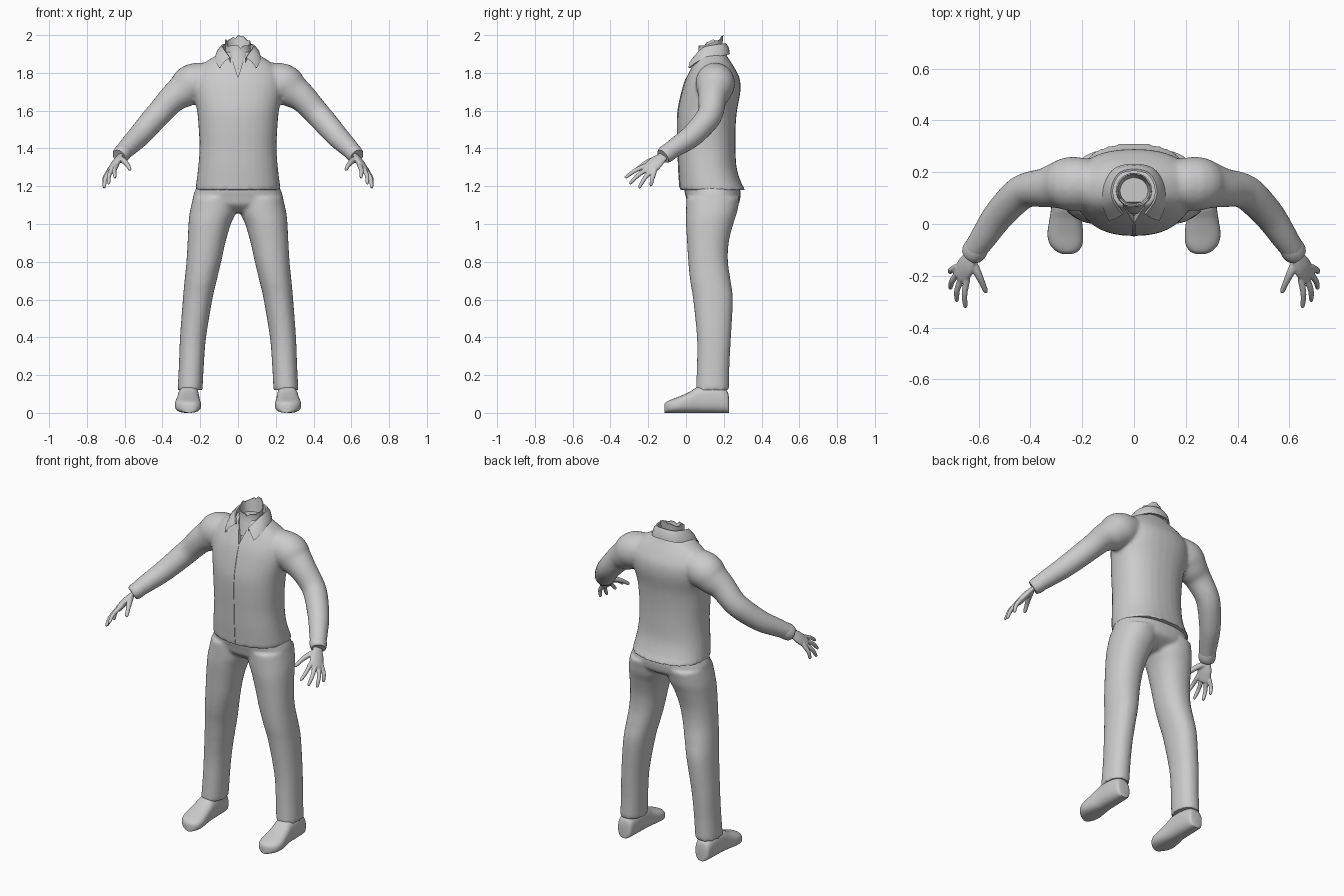
import bpy, bmesh, math, random
from mathutils import Vector

if "Cube" in bpy.data.objects:
    bpy.data.objects.remove(bpy.data.objects["Cube"])

random.seed(4)
grey = bpy.data.materials.new("plain grey")
grey.diffuse_color = (0.6, 0.6, 0.6, 1)
grey.use_nodes = True
grey.node_tree.nodes["Principled BSDF"].inputs["Base Color"].default_value = grey.diffuse_color


def smooth_rows(rows, n=4):
    """Catmull-Rom resampling of a list of number rows."""
    out = []
    for i in range(len(rows) - 1):
        a, b = rows[max(i - 1, 0)], rows[i]
        c, d = rows[i + 1], rows[min(i + 2, len(rows) - 1)]
        for k in range(n):
            t = k / n
            out.append([0.5 * (2 * q + (r - p) * t + (2 * p - 5 * q + 4 * r - s) * t * t
                               + (3 * q - p - 3 * r + s) * t ** 3)
                        for p, q, r, s in zip(a, b, c, d)])
    return out + [list(rows[-1])]


def loft(bm, rings, power=2.0, seg=32, cap=True):
    """Skin rings given as (centre, u, v); power squares the outline."""
    loops = []
    for c, u, v in rings:
        loop = []
        for k in range(seg):
            a = 2 * math.pi * k / seg
            ca, sa = math.cos(a), math.sin(a)
            e = 2 / power
            loop.append(bm.verts.new(Vector(c) + Vector(u) * math.copysign(abs(ca) ** e, ca)
                                     + Vector(v) * math.copysign(abs(sa) ** e, sa)))
        loops.append(loop)
    for a, b in zip(loops, loops[1:]):
        for k in range(seg):
            j = (k + 1) % seg
            bm.faces.new((a[k], a[j], b[j], b[k]))
    if cap:
        bm.faces.new(loops[0][::-1])
        bm.faces.new(loops[-1])
    return loops


def column(bm, rows, s=1, power=2.0):
    """Upright loft from rows of z, centre x, half width, front y, back y."""
    loft(bm, [((s * x, (f + b) / 2, z), (w, 0, 0), (0, (b - f) / 2, 0))
              for z, x, w, f, b in smooth_rows(rows)], power)


def limb(bm, rows, s=1, flat=1.0, side=(0, 1, 0), seg=24, n=4):
    """Loft along a path of x, y, z, radius rows."""
    pts = [(Vector((s * x, y, z)), r) for x, y, z, r in smooth_rows(rows, n)]
    rings = []
    for i, (p, r) in enumerate(pts):
        d = (pts[min(i + 1, len(pts) - 1)][0] - pts[max(i - 1, 0)][0]).normalized()
        u = Vector((s * side[0], side[1], side[2]))
        u = (u - d * u.dot(d)).normalized()
        rings.append((p, u * r, d.cross(u) * r * flat))
    loft(bm, rings, 2.0, seg)


def finish(name, bm, voxel=0, relax=4, cutter=None, angle=40):
    bmesh.ops.recalc_face_normals(bm, faces=bm.faces[:])
    me = bpy.data.meshes.new(name)
    bm.to_mesh(me)
    bm.free()
    ob = bpy.data.objects.new(name, me)
    bpy.context.collection.objects.link(ob)
    bpy.ops.object.select_all(action='DESELECT')
    bpy.context.view_layer.objects.active = ob
    ob.select_set(True)
    if voxel:
        m = ob.modifiers.new("merge", 'REMESH')
        m.mode, m.voxel_size = 'VOXEL', voxel
        m = ob.modifiers.new("relax", 'SMOOTH')
        m.factor, m.iterations = 0.5, relax
    if cutter:
        m = ob.modifiers.new("cut", 'BOOLEAN')
        m.operation, m.object = 'DIFFERENCE', cutter
    for m in list(ob.modifiers):
        bpy.ops.object.modifier_apply(modifier=m.name)
    ob.data.materials.clear()
    ob.data.materials.append(grey)
    bpy.ops.object.shade_smooth_by_angle(angle=math.radians(angle))
    return ob


# wedge that opens the neckline
bm = bmesh.new()
tri = [(-.055, 1.95), (.055, 1.95), (0, 1.775)]
near = [bm.verts.new((x, -.1, z)) for x, z in tri]
far = [bm.verts.new((x, .03 + (z - 1.775) * .4, z)) for x, z in tri]
bm.faces.new(near)
bm.faces.new(far[::-1])
for i in range(3):
    bm.faces.new((near[i], near[(i + 1) % 3], far[(i + 1) % 3], far[i]))
wedge = finish("neckline_cutter", bm)
wedge.hide_render = True

# jacket: body and both sleeves merged
bm = bmesh.new()
column(bm, [(1.18, 0, .226, -.033, .315), (1.22, 0, .221, -.035, .292), (1.3, 0, .211, -.04, .268),
            (1.4, 0, .204, -.043, .262), (1.5, 0, .208, -.046, .262), (1.6, 0, .217, -.043, .27),
            (1.7, 0, .237, -.022, .288), (1.77, 0, .235, .0, .284), (1.83, 0, .205, .03, .255),
            (1.872, 0, .15, .05, .228), (1.91, 0, .085, .06, .205)], power=2.3)
for s in (1, -1):
    limb(bm, [(.13, .15, 1.765, .09), (.235, .155, 1.745, .105), (.29, .15, 1.705, .092),
              (.345, .14, 1.665, .076), (.41, .132, 1.595, .068), (.455, .105, 1.545, .066),
              (.525, .03, 1.465, .06), (.58, -.05, 1.41, .052), (.617, -.105, 1.373, .045)], s)
jacket = finish("jacket", bm, .01, 5, wedge)
bpy.data.objects.remove(wedge)

# front closing seam, a thin strip laid on the jacket
bm = bmesh.new()
prev = None
for k in range(30):
    z = 1.19 + k * .02
    hit, loc, *_ = jacket.ray_cast(Vector((0.001, -1, z)), Vector((0, 1, 0)))
    if hit:
        row = [bm.verts.new((x, loc.y - dy, z)) for x, dy in ((-.006, -.001), (-.004, .003), (.004, .002), (.006, -.001))]
        if prev:
            for i in range(3):
                bm.faces.new((prev[i], prev[i + 1], row[i + 1], row[i]))
        prev = row
finish("front_seam", bm)

# folded collar: top edge and fallen edge, from the back centre to the front point
half_top = [(0, .208, 1.955), (.055, .195, 1.952), (.083, .145, 1.945), (.078, .09, 1.93), (.042, .04, 1.878)]
half_low = [(0, .232, 1.9), (.075, .215, 1.895), (.118, .15, 1.885), (.122, .075, 1.868), (.098, .012, 1.825)]
bm = bmesh.new()
edges = []
for half in (half_top, half_low):
    full = [(-x, y, z) for x, y, z in half[:0:-1]] + half
    edges.append(smooth_rows(full, 5))
rows = []
for t, l in zip(*edges):
    t, l = Vector(t), Vector(l)
    out = Vector((t.x, t.y - .13, 0)).normalized()
    prof = [t - Vector((0, 0, .06)) - out * .004, t - out * .004, t + out * .004 + Vector((0, 0, .003)),
            (t + l) / 2 + out * .007 + Vector((0, 0, .006)), l, l - out * .012]
    rows.append([bm.verts.new(p) for p in prof])
for a, b in zip(rows, rows[1:]):
    for i in range(5):
        bm.faces.new((a[i], a[i + 1], b[i + 1], b[i]))
finish("collar", bm, angle=60)

# hollow neck with an uneven slanted rim
bm = bmesh.new()
rings = [((0, y, z), (r, 0, 0), (0, r * .95, t)) for y, z, r, t in
         [(.115, 1.82, .08, 0), (.125, 1.9, .07, .005), (.13, 1.935, .066, .015), (.132, 1.966, .069, .026),
          (.132, 1.966, .063, .026), (.13, 1.94, .059, .01), (.128, 1.9, .052, 0)]]
loops = loft(bm, rings)
for k in range(32):
    dz = random.uniform(-.012, .008)
    for lp in loops[3:5]:
        lp[k].co.z = min(lp[k].co.z + dz, 2.0)
loops[3][8].co.z = 2.0
finish("neck", bm)

# trousers: hips and both legs merged
bm = bmesh.new()
column(bm, [(1.06, 0, .1, .06, .2), (1.1, 0, .215, .012, .272), (1.14, 0, .238, .0, .288),
            (1.19, 0, .222, -.01, .285), (1.25, 0, .19, .0, .25)], power=2.3)
for s in (1, -1):
    column(bm, [(.12, .254, .066, .052, .228), (.25, .247, .066, .058, .23), (.4, .238, .069, .058, .238),
                (.6, .214, .078, .038, .248), (.7, .198, .085, .022, .236), (.8, .181, .092, .012, .222),
                (.9, .167, .1, .006, .226), (1.0, .15, .112, .0, .25), (1.06, .134, .122, .0, .27),
                (1.14, .12, .118, .002, .285)], s, 2.2)
finish("trousers", bm, .01, 4)

# shoes: lofted from heel to toe with flat soles
bm = bmesh.new()
for s in (1, -1):
    rows = smooth_rows([(.228, .262, .03, .07), (.215, .262, .046, .12), (.15, .262, .054, .145),
                        (.07, .262, .057, .14), (.02, .264, .062, .112), (-.04, .265, .069, .085),
                        (-.08, .262, .062, .07), (-.105, .258, .042, .058), (-.115, .257, .02, .045)])
    loft(bm, [((s * x, y, h / 2 + .004), (w, 0, 0), (0, 0, h / 2 - .004 + .004)) for y, x, w, h in rows], 2.6)
for v in bm.verts:
    v.co.z = max(v.co.z - .004, 0)
finish("shoes", bm, angle=60)

# hands: palm, thumb and four fingers merged on each side
bm = bmesh.new()
knuckles = [((.645, -.215, 1.308), (.652, -.325, 1.245)), ((.668, -.212, 1.288), (.686, -.3, 1.212)),
            ((.683, -.193, 1.274), (.711, -.25, 1.19)), ((.688, -.168, 1.274), (.712, -.187, 1.2))]
for s in (1, -1):
    limb(bm, [(.6, -.085, 1.385, .03), (.628, -.125, 1.355, .03), (.647, -.16, 1.325, .042),
              (.669, -.198, 1.287, .04), (.674, -.207, 1.279, .028)], s, .45, (.5, .6, -.45))
    for a, b in knuckles:
        a, b = Vector(a), Vector(b)
        root, mid = a - (b - a) * .25, (a + b) / 2 + Vector((.006, 0, .006))
        limb(bm, [(*root, .01), (*a, .013), (*mid, .0115), (*a.lerp(b, .9), .009), (*b, .004)], s, 1, (.5, .6, -.45), 12, 3)
    limb(bm, [(.628, -.14, 1.345, .018), (.606, -.185, 1.335, .016), (.587, -.225, 1.315, .0125),
              (.573, -.258, 1.291, .01), (.57, -.265, 1.285, .004)], s, 1, (.5, .6, -.45), 12, 3)
finish("hands", bm, .0045, 2)

# shirt cuffs below the sleeves
bm = bmesh.new()
for s in (1, -1):
    limb(bm, [(.596, -.075, 1.392, .046), (.612, -.098, 1.376, .049), (.624, -.114, 1.364, .046),
              (.63, -.122, 1.358, .04)], s, .95)
finish("cuffs", bm)
